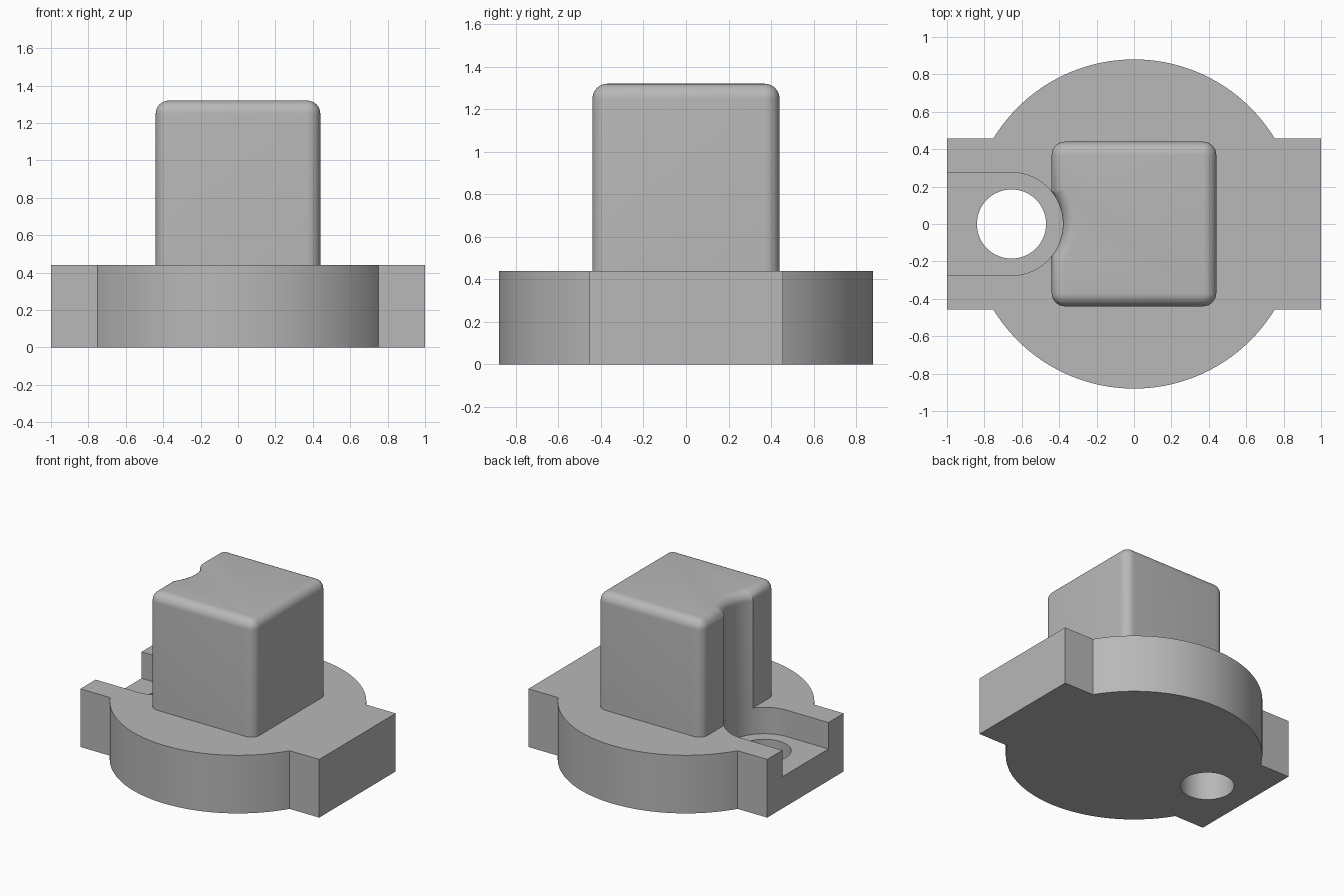
import bpy, bmesh
from math import sin, cos, pi, sqrt, asin, radians

cube = bpy.data.objects.get("Cube")
if cube:
    bpy.data.objects.remove(cube, do_unlink=True)

# Shared dimensions
DISC_R, BAR_X, BAR_Y, BASE_H = 0.88, 1.0, 0.457, 0.44
HALF, TOP, FILLET = 0.44, 1.32, 0.07
HOLE_X, HOLE_R, SLOT_R, SLOT_Z = -0.655, 0.185, 0.275, 0.24

grey = bpy.data.materials.new("plain grey")
grey.use_nodes = True
colour = (0.48, 0.48, 0.48, 1)
grey.diffuse_color = colour
grey.node_tree.nodes["Principled BSDF"].inputs["Base Color"].default_value = colour


def arc(cx, cy, r, a0, a1, steps):
    angles = [a0 + (a1 - a0) * i / steps for i in range(steps + 1)]
    return [(cx + r * cos(a), cy + r * sin(a)) for a in angles]


def loft(name, layers, cap_bottom=True):
    """Join stacked (outline, z) layers into a solid."""
    bm = bmesh.new()
    rings = [[bm.verts.new((x, y, z)) for x, y in pts] for pts, z in layers]
    n = len(rings[0])
    for low, high in zip(rings, rings[1:]):
        for i in range(n):
            j = (i + 1) % n
            bm.faces.new((low[i], low[j], high[j], high[i]))
    bm.faces.new(rings[-1])
    if cap_bottom:
        bm.faces.new(rings[0][::-1])
    bmesh.ops.remove_doubles(bm, verts=bm.verts, dist=1e-5)
    mesh = bpy.data.meshes.new(name)
    bm.to_mesh(mesh)
    bm.free()
    mesh.materials.append(grey)
    obj = bpy.data.objects.new(name, mesh)
    bpy.context.collection.objects.link(obj)
    return obj


def activate(obj):
    bpy.ops.object.select_all(action='DESELECT')
    obj.select_set(True)
    bpy.context.view_layer.objects.active = obj


def cut(obj, cutter):
    activate(obj)
    mod = obj.modifiers.new("cut", 'BOOLEAN')
    mod.operation, mod.solver, mod.object = 'DIFFERENCE', 'EXACT', cutter
    bpy.ops.object.modifier_apply(modifier=mod.name)
    bpy.data.objects.remove(cutter, do_unlink=True)


# Base: disc merged with a crossbar
a = asin(BAR_Y / DISC_R)
outline = [(BAR_X, -BAR_Y), (BAR_X, BAR_Y)]
outline += arc(0, 0, DISC_R, a, pi - a, 64)
outline += [(-BAR_X, BAR_Y), (-BAR_X, -BAR_Y)]
outline += arc(0, 0, DISC_R, pi + a, 2 * pi - a, 64)
base = loft("base", [(outline, 0), (outline, BASE_H)])

# Open-ended slot and bolt hole
slot = arc(HOLE_X, 0, SLOT_R, -pi / 2, pi / 2, 48)
slot += [(-1.2, SLOT_R), (-1.2, -SLOT_R)]
cut(base, loft("slot_cutter", [(slot, SLOT_Z), (slot, BASE_H + 0.2)]))
hole = arc(HOLE_X, 0, HOLE_R, 0, 2 * pi, 64)[:-1]
cut(base, loft("hole_cutter", [(hole, -0.1), (hole, BASE_H)]))


def block_outline(d):
    """Rounded square with a side groove, inset by d."""
    h, c, r = HALF - d, HALF - FILLET, FILLET - d
    pts = []
    for k, (sx, sy) in enumerate([(1, -1), (1, 1), (-1, 1)]):
        pts += arc(sx * c, sy * c, r, (k - 1) * pi / 2, k * pi / 2, 8)
    groove_r = SLOT_R + d
    y = sqrt(groove_r ** 2 - (-h - HOLE_X) ** 2)
    g = asin(y / groove_r)
    pts += arc(HOLE_X, 0, groove_r, g, -g, 32)
    return pts + arc(-c, -c, r, pi, 1.5 * pi, 8)


# Block: straight walls, then a rounded top rim
layers = [(block_outline(0), BASE_H)]
for i in range(9):
    t = i / 8 * pi / 2
    layers.append((block_outline(FILLET * (1 - cos(t))),
                   TOP - FILLET + FILLET * sin(t)))
block = loft("block", layers, cap_bottom=False)

for obj in (base, block):
    activate(obj)
    bpy.ops.object.shade_smooth_by_angle(angle=radians(30))
